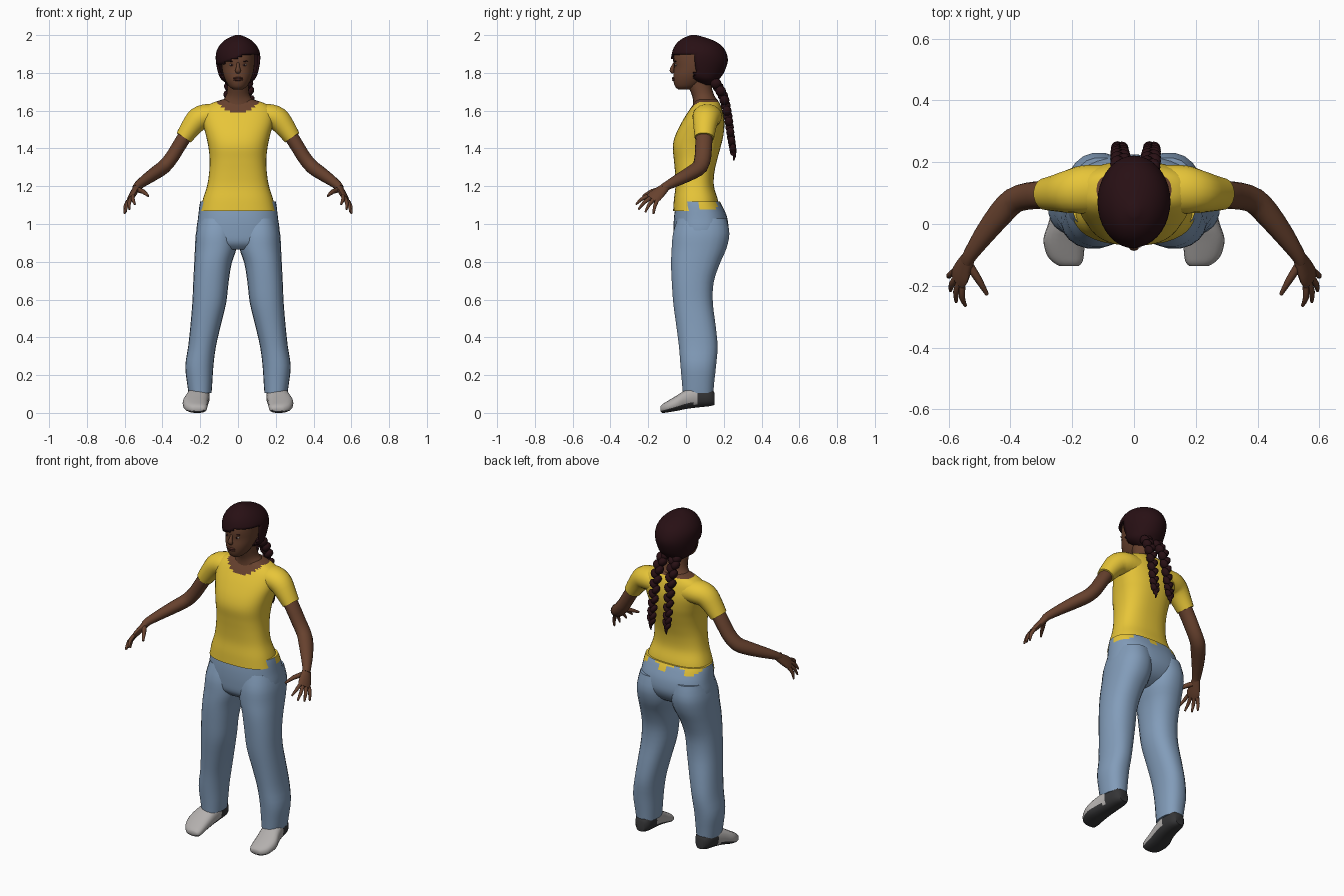
import bpy, bmesh, math
from mathutils import Vector, Matrix

if "Cube" in bpy.data.objects:
    bpy.data.objects.remove(bpy.data.objects["Cube"])


def material(name, r, g, b):
    m = bpy.data.materials.new(name)
    m.diffuse_color = (r, g, b, 1)
    m.use_nodes = True
    m.node_tree.nodes["Principled BSDF"].inputs["Base Color"].default_value = m.diffuse_color
    return m


SKIN = material("brown skin", 0.135, 0.053, 0.027)
LIPS = material("dark lips", 0.085, 0.026, 0.018)
SHIRT = material("yellow cotton", 0.80, 0.56, 0.04)
DENIM = material("light blue denim", 0.225, 0.335, 0.49)
HAIR = material("dark hair", 0.021, 0.005, 0.007)
SHOE = material("pale grey shoe", 0.45, 0.43, 0.42)
SOLE = material("charcoal sole", 0.035, 0.035, 0.037)
EYE = material("eye white", 0.35, 0.30, 0.26)


def finish(name, bm, mats, rule=None, mirror=False):
    """Turn a bmesh into a smooth object; rule(center, normal) picks the material."""
    bmesh.ops.recalc_face_normals(bm, faces=bm.faces)
    bm.normal_update()
    for f in bm.faces:
        if rule:
            f.material_index = rule(f.calc_center_median(), f.normal)
    me = bpy.data.meshes.new(name)
    bm.to_mesh(me)
    bm.free()
    ob = bpy.data.objects.new(name, me)
    bpy.context.collection.objects.link(ob)
    for m in mats:
        me.materials.append(m)
    if mirror:
        mod = ob.modifiers.new("mirror", 'MIRROR')
        mod.use_mirror_merge = False
    bpy.ops.object.select_all(action='DESELECT')
    ob.select_set(True)
    bpy.context.view_layer.objects.active = ob
    bpy.ops.object.shade_smooth_by_angle(angle=math.radians(50))
    return ob


def refine(rows, k):
    """Catmull-Rom interpolation of rows of numbers."""
    out = []
    for i in range(len(rows) - 1):
        a, b, c, d = (rows[max(i - 1, 0)], rows[i], rows[i + 1], rows[min(i + 2, len(rows) - 1)])
        for s in range(k):
            t = s / k
            out.append([0.5 * (2 * q + (r - p) * t + (2 * p - 5 * q + 4 * r - u) * t * t
                               + (3 * q - p - 3 * r + u) * t ** 3) for p, q, r, u in zip(a, b, c, d)])
    return out + [list(rows[-1])]


def skin_rings(bm, rings):
    vs = [[bm.verts.new(p) for p in r] for r in rings]
    n = len(vs[0])
    for a, b in zip(vs, vs[1:]):
        for i in range(n):
            bm.faces.new((a[i], a[(i + 1) % n], b[(i + 1) % n], b[i]))
    bm.faces.new(vs[0])
    bm.faces.new(vs[-1])


def oval(n, e):
    """Unit superellipse points."""
    for i in range(n):
        a = 2 * math.pi * i / n
        c, s = math.cos(a), math.sin(a)
        yield math.copysign(abs(c) ** (2 / e), c), math.copysign(abs(s) ** (2 / e), s)


def stack(bm, rows, n=24, e=2.0, k=3):
    """Horizontal rings from rows of (z, x0, x1, y0, y1)."""
    skin_rings(bm, [[((x0 + x1) / 2 + (x1 - x0) / 2 * u, (y0 + y1) / 2 + (y1 - y0) / 2 * v, z)
                     for u, v in oval(n, e)] for z, x0, x1, y0, y1 in refine(rows, k)])


def sym(rows):
    return [(z, -x, x, y0, y1) for z, x, y0, y1 in rows]


def tube(bm, rows, side=(0, 1, 0), n=12, k=2):
    """Tube along rows of (x, y, z, radius along side, radius across)."""
    rows = refine(rows, k)
    rings = []
    for i, r in enumerate(rows):
        t = (Vector(rows[min(i + 1, len(rows) - 1)][:3]) - Vector(rows[max(i - 1, 0)][:3])).normalized()
        s = Vector(side)
        s = (s - t * s.dot(t)).normalized()
        w = t.cross(s)
        rings.append([Vector(r[:3]) + s * r[3] * u + w * r[4] * v for u, v in oval(n, 2)])
    skin_rings(bm, rings)


def blob(bm, loc, size, tilt=0.0, axis='Y', sub=2):
    m = Matrix.Translation(loc) @ Matrix.Rotation(tilt, 4, axis) @ Matrix.Diagonal((*size, 1))
    bmesh.ops.create_icosphere(bm, subdivisions=sub, radius=1, matrix=m)


# Shirt body, with bare skin above the scooped collar
bm = bmesh.new()
stack(bm, sym([(1.07, .200, -.068, .175), (1.13, .186, -.064, .168), (1.20, .164, -.056, .148),
               (1.27, .153, -.058, .150), (1.34, .150, -.064, .165), (1.41, .157, -.070, .184),
               (1.47, .170, -.056, .198), (1.54, .187, -.022, .203), (1.60, .185, .015, .193),
               (1.635, .150, .040, .180), (1.66, .08, .055, .165)]), n=40, e=2.5, k=5)
finish("shirt_body", bm, [SHIRT, SKIN], lambda c, n: int(
    c.z > (1.585 + .07 * (abs(c.x) / .115) ** 2.5 if c.y < .1 else 1.645)))

# Short sleeves
bm = bmesh.new()
tube(bm, [(.09, .115, 1.565, .075, .065), (.16, .112, 1.57, .078, .066), (.21, .105, 1.555, .070, .064),
          (.25, .10, 1.51, .060, .055), (.287, .097, 1.457, .052, .046)], n=18, k=3)
finish("sleeves", bm, [SHIRT], mirror=True)

# Arms
bm = bmesh.new()
tube(bm, [(.23, .10, 1.52, .045, .04), (.29, .095, 1.45, .045, .038), (.345, .09, 1.36, .044, .037),
          (.39, .075, 1.305, .043, .038), (.43, .035, 1.275, .042, .036), (.485, -.035, 1.237, .034, .030),
          (.53, -.10, 1.203, .024, .023), (.54, -.12, 1.188, .024, .020)], n=14)
finish("arms", bm, [SKIN], mirror=True)

# Hands: palm, four fingers and thumb
bm = bmesh.new()
W = Vector((.4, .75, -.4)).normalized()
K = Vector((.569, -.178, 1.135))
tube(bm, [(.532, -.103, 1.2, .022, .020), (.548, -.135, 1.172, .034, .018),
          (.562, -.165, 1.147, .041, .016), (.571, -.183, 1.131, .037, .012)], side=W)
tips = [(.545, -.265, 1.103), (.575, -.252, 1.077), (.594, -.216, 1.062), (.600, -.172, 1.053)]
for i, tip in enumerate(tips):
    root = K + W * (-.031 + .0205 * i)
    mid = (root + Vector(tip)) / 2 + Vector((.006, -.003, .005))
    tube(bm, [(*root, .011, .011), (*mid, .010, .010), (*tip, .005, .005)], side=W, n=8)
tube(bm, [(.535, -.13, 1.182, .015, .014), (.503, -.180, 1.172, .013, .012),
          (.475, -.228, 1.148, .006, .006)], side=W, n=8)
finish("hands", bm, [SKIN], mirror=True)

# Trouser hips, with the shirt's ragged hem hanging over the back
bm = bmesh.new()
stack(bm, sym([(1.118, .200, -.050, .180), (1.09, .205, -.056, .195), (1.03, .212, -.064, .219),
               (.96, .220, -.066, .222), (.90, .205, -.060, .185), (.865, .13, -.03, .12)]), n=36, e=2.4, k=4)
finish("trouser_hips", bm, [DENIM, SHIRT], lambda c, n: int(
    c.y > .06 and c.z > 1.103 - .03 * math.sin(c.x * 38 + .8)))

# Trouser legs
bm = bmesh.new()
stack(bm, [(1.03, .01, .205, -.045, .215), (.95, .003, .223, -.070, .231), (.87, .008, .228, -.077, .215),
           (.79, .034, .232, -.080, .180), (.69, .050, .237, -.076, .147), (.58, .063, .242, -.068, .143),
           (.46, .092, .252, -.052, .158), (.35, .117, .264, -.038, .168), (.25, .130, .279, -.030, .160),
           (.16, .136, .270, -.022, .150), (.105, .140, .262, -.018, .145)], n=22, e=2.3, k=3)
finish("trouser_legs", bm, [DENIM], mirror=True)

# Shoes: pale uppers, dark heels and soles
bm = bmesh.new()
rows = [(.152, .200, .028, .042, .105), (.125, .201, .048, .035, .135), (.06, .206, .056, .028, .142),
        (0, .216, .062, .020, .122), (-.05, .226, .067, .010, .092), (-.10, .222, .060, .002, .062),
        (-.125, .214, .046, 0, .046), (-.136, .210, .030, .010, .034)]
skin_rings(bm, [[(cx + rx * u, y, max(z0, (z0 + z1) / 2 + (z1 - z0) / 2 * v)) for u, v in oval(18, 2.6)]
                for y, cx, rx, z0, z1 in refine(rows, 3)])
finish("shoes", bm, [SHOE, SOLE], lambda c, n: int(c.y > .065 or n.z < -.45), mirror=True)

# Neck
bm = bmesh.new()
stack(bm, sym([(1.60, .10, .035, .175), (1.645, .088, .038, .172), (1.68, .063, .032, .150),
               (1.73, .056, .012, .135), (1.78, .056, 0, .13)]), n=20)
finish("neck", bm, [SKIN])

# Head
bm = bmesh.new()
stack(bm, sym([(1.713, .026, -.042, .02), (1.727, .046, -.057, .06), (1.755, .064, -.066, .10),
               (1.79, .078, -.067, .13), (1.83, .086, -.063, .16), (1.87, .088, -.066, .17),
               (1.91, .085, -.058, .16), (1.95, .06, -.03, .12)]), n=28, e=2.1)
finish("head", bm, [SKIN])

# Nose
bm = bmesh.new()
tube(bm, [(0, -.060, 1.853, .006, .007), (0, -.069, 1.832, .010, .009),
          (0, -.075, 1.812, .012, .016), (0, -.066, 1.800, .006, .010)], n=10)
finish("nose", bm, [SKIN])

# Mouth
bm = bmesh.new()
for z in (1.772, 1.763):
    blob(bm, (0, -.0655, z), (.027, .009, .006))
finish("lips", bm, [LIPS])

# Eyes with dark irises, and brows
for name, mat, loc, size, tilt in (
        ("eyes", EYE, (.034, -.053, 1.842), (.014, .007, .006), -.1),
        ("irises", HAIR, (.034, -.057, 1.842), (.006, .0055, .006), 0),
        ("brows", HAIR, (.035, -.055, 1.861), (.019, .006, .003), -.1)):
    bm = bmesh.new()
    blob(bm, loc, size, tilt)
    finish(name, bm, [mat], mirror=True)

# Hair cap: full shell with the face opening removed under a swept fringe
bm = bmesh.new()
stack(bm, sym([(1.735, .045, .075, .155), (1.765, .088, .02, .175), (1.80, .105, -.045, .200),
               (1.86, .117, -.077, .221), (1.91, .115, -.073, .212), (1.95, .094, -.055, .182),
               (1.98, .060, -.022, .125), (2.0, .014, .025, .055)]), n=36, k=4)


def in_face(c):
    fringe = 1.838 + .062 * min(1, max(0, (c.x + .11) / .16))
    return c.z < fringe and c.y < .045


bmesh.ops.delete(bm, geom=[f for f in bm.faces if in_face(f.calc_center_median())], context='FACES')
cap = finish("hair_cap", bm, [HAIR])
mod = cap.modifiers.new("thickness", 'SOLIDIFY')
mod.thickness = .012
mod.offset = -1

# Two plaited braids made of alternating strands
bm = bmesh.new()
for x in (-.042, .052):
    path = refine([(x * .8, .150, 1.755), (x, .195, 1.68), (x * 1.05, .222, 1.57),
                   (x * 1.1, .238, 1.46), (x * 1.1, .250, 1.385)], 4)
    for i, p in enumerate(path):
        s = 1 if i % 2 else -1
        w = 1 - .45 * i / len(path)
        blob(bm, (p[0] + s * .012 * w, p[1], p[2]), (.025 * w, .031 * w, .030), s * .6)
    tube(bm, [(*path[-1], .015, .015), (path[-1][0], .256, 1.36, .009, .009),
              (path[-1][0], .252, 1.335, .002, .002)], n=7)
finish("braids", bm, [HAIR])
